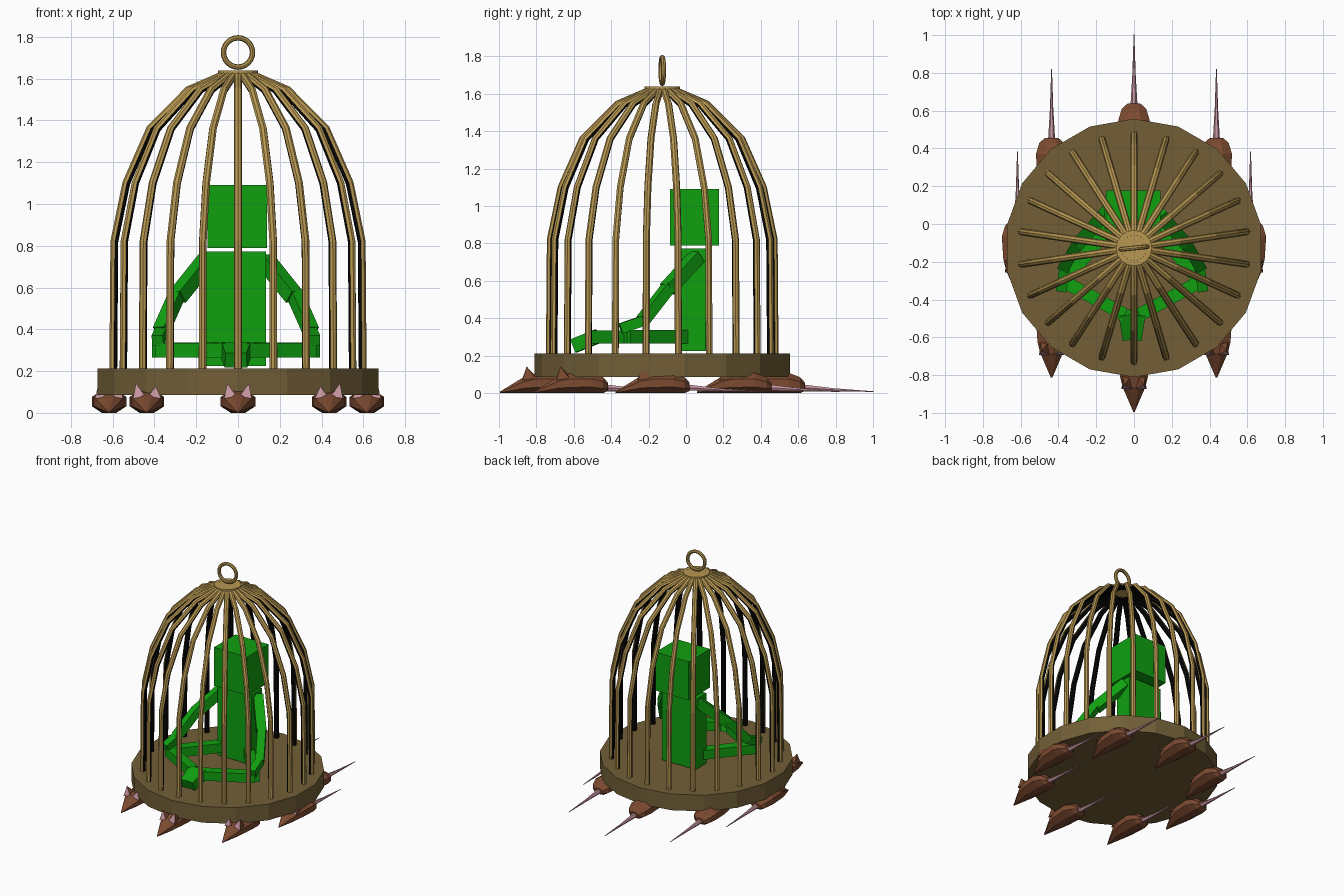
import bpy, bmesh, math
from mathutils import Vector, Matrix

if "Cube" in bpy.data.objects:
    bpy.data.objects.remove(bpy.data.objects["Cube"])

CY = -0.127  # centre of the cage in y


def material(name, rgb):
    m = bpy.data.materials.new(name)
    lin = [((c / 255 + 0.055) / 1.055) ** 2.4 if c > 10 else c / 255 / 12.92 for c in rgb]
    m.diffuse_color = (*lin, 1)
    m.use_nodes = True
    m.node_tree.nodes["Principled BSDF"].inputs["Base Color"].default_value = m.diffuse_color
    return m


BRASS = material("brass", (184, 152, 82))
DARK = material("dark inner bar", (8, 8, 8))
WOOD = material("base brown", (114, 95, 55))
GREEN = material("green", (16, 160, 16))
FUR = material("brown fur", (124, 74, 48))
PINK = material("pink", (200, 150, 160))


def finish(bm, name, *mats):
    me = bpy.data.meshes.new(name)
    bm.normal_update()
    bm.to_mesh(me)
    bm.free()
    for m in mats:
        me.materials.append(m)
    return place(me, name)


def place(me, name, matrix=Matrix()):
    ob = bpy.data.objects.new(name, me)
    ob.matrix_world = matrix
    bpy.context.collection.objects.link(ob)
    return ob


def disc(name, radius, z0, z1, sides, mat):
    bm = bmesh.new()
    bmesh.ops.create_cone(bm, cap_ends=True, segments=sides, radius1=radius, radius2=radius, depth=z1 - z0)
    bmesh.ops.rotate(bm, verts=bm.verts, matrix=Matrix.Rotation(math.pi / 2, 3, 'Z'))
    # put a corner on the y axis
    v = max(bm.verts, key=lambda v: v.co.y)
    a = math.atan2(v.co.y, v.co.x)
    bmesh.ops.rotate(bm, verts=bm.verts, matrix=Matrix.Rotation(math.pi / 2 - a, 3, 'Z'))
    bmesh.ops.translate(bm, verts=bm.verts, vec=(0, CY, (z0 + z1) / 2))
    return finish(bm, name, mat)


def loft(bm, rings):
    """Skin a list of equal-size point rings, closing both ends."""
    vs = [[bm.verts.new(p) for p in r] for r in rings]
    n = len(vs[0])
    faces = []
    for a, b in zip(vs, vs[1:]):
        for k in range(n):
            faces.append((k, bm.faces.new((a[k], a[(k + 1) % n], b[(k + 1) % n], b[k]))))
    bm.faces.new(vs[0][::-1])
    bm.faces.new(vs[-1])
    bmesh.ops.recalc_face_normals(bm, faces=bm.faces)
    return faces


# Cage base and top cap
disc("cage_base", 0.684, 0.086, 0.212, 18, WOOD)
disc("cage_cap", 0.095, 1.612, 1.638, 16, BRASS)

# Cage bars: one bent bar, repeated around the base; inner half is dark
path = [Vector((r, 0, z)) for r, z in
        [(0.603, 0.2), (0.598, 0.82), (0.54, 1.1), (0.425, 1.36), (0.24, 1.545), (0.06, 1.622)]]
rings = []
for i, p in enumerate(path):
    t0 = (p - path[max(i - 1, 0)]).normalized()
    t1 = (path[min(i + 1, len(path) - 1)] - p).normalized()
    t = (t0 + t1).normalized()
    out = Vector((t.z, 0, -t.x))
    rings.append([p + 0.019 * (math.cos(k * math.pi / 4) * out + math.sin(k * math.pi / 4) * Vector((0, 1, 0)))
                  for k in range(8)])
bm = bmesh.new()
for k, f in loft(bm, rings):
    f.material_index = 1 if 2 <= k <= 5 else 0
bar = finish(bm, "cage_bar", BRASS, DARK)
for i in range(22):
    mat = Matrix.Translation((0, CY, 0)) @ Matrix.Rotation(math.pi / 2 + i * math.tau / 22, 4, 'Z')
    if i == 0:
        bar.matrix_world = mat
    else:
        place(bar.data, "cage_bar", mat)

# Hanging ring, turned slightly
bpy.ops.mesh.primitive_torus_add(major_radius=0.07, minor_radius=0.013, major_segments=24, minor_segments=8,
                                 location=(0, CY, 1.725), rotation=(math.pi / 2, 0, math.radians(6)))
ring = bpy.context.object
ring.name = "hanging_ring"
ring.data.materials.append(BRASS)


# Seated block figure
def box(name, lo, hi):
    bm = bmesh.new()
    bmesh.ops.create_cube(bm, size=1)
    lo, hi = Vector(lo), Vector(hi)
    bmesh.ops.scale(bm, verts=bm.verts, vec=hi - lo)
    bmesh.ops.translate(bm, verts=bm.verts, vec=(lo + hi) / 2)
    return finish(bm, name, GREEN)


def limb(name, a, b, w):
    """Square beam from a to b."""
    a, b = Vector(a), Vector(b)
    bm = bmesh.new()
    bmesh.ops.create_cube(bm, size=1)
    bmesh.ops.scale(bm, verts=bm.verts, vec=(w, w, (b - a).length))
    q = (b - a).to_track_quat('Z', 'Y')
    bmesh.ops.transform(bm, verts=bm.verts, matrix=Matrix.Translation((a + b) / 2) @ q.to_matrix().to_4x4())
    return finish(bm, name, GREEN)


box("head", (-0.147, -0.086, 0.79), (0.139, 0.177, 1.09))
box("torso", (-0.157, -0.027, 0.225), (0.134, 0.107, 0.772))
for s, side in ((-1, "left"), (1, "right")):
    def p(x, y, z):
        return (s * x - 0.01, y, z)
    limb(side + "_upper_arm", p(0.14, 0.06, 0.73), p(0.28, -0.1, 0.555), 0.07)
    limb(side + "_forearm", p(0.28, -0.09, 0.57), p(0.36, -0.23, 0.39), 0.06)
    limb(side + "_hand", p(0.355, -0.22, 0.39), p(0.375, -0.35, 0.345), 0.055)
    limb(side + "_thigh", p(0.08, 0.03, 0.3), p(0.375, -0.32, 0.3), 0.072)
    limb(side + "_shin", p(0.37, -0.3, 0.3), p(0.04, -0.48, 0.3), 0.07)
    limb(side + "_foot", p(0.035, -0.47, 0.305), p(0.015, -0.6, 0.252), 0.075)

# Mouse body: stations of (y, half width, bottom, top), nose at -y
bm = bmesh.new()
stations = [(-0.25, 0.004, 0, 0.008), (-0.12, 0.06, 0, 0.088), (-0.06, 0.075, 0, 0.105),
            (0.06, 0.083, 0, 0.108), (0.12, 0.065, 0, 0.085), (0.147, 0.035, 0.012, 0.055)]
rings = []
for y, w, lo, hi in stations:
    c, h = (lo + hi) / 2, (hi - lo) / 2
    rings.append([Vector((w * math.cos(a) * 1.08, y, c + h * math.sin(a) * 1.08))
                  for a in [math.tau * (k + 0.5) / 8 for k in range(8)]])
loft(bm, rings)

# Mouse ears: small pyramids, pink in front
for s in (-1, 1):
    tip = bm.verts.new((s * 0.052, -0.108, 0.142))
    base = [bm.verts.new((s * x, y, z)) for x, y, z in
            [(0.008, -0.13, 0.08), (0.066, -0.13, 0.068), (0.06, -0.06, 0.08), (0.015, -0.06, 0.09)]]
    fs = [bm.faces.new((base[k], base[(k + 1) % 4], tip)) for k in range(4)]
    fs.append(bm.faces.new(base[::-1]))
    bmesh.ops.recalc_face_normals(bm, faces=fs)
    fs[0].material_index = 1

# Mouse tail: long thin spike
tail = loft(bm, [[Vector((r * math.cos(k * math.tau / 6), y, z + r * math.sin(k * math.tau / 6))) for k in range(6)]
                 for y, r, z in [(0.13, 0.019, 0.03), (0.3, 0.009, 0.018), (0.512, 0.002, 0.008)]])
for _, f in tail:
    f.material_index = 1
mouse = finish(bm, "mouse", FUR, PINK)
for i in range(8):
    a = i * math.tau / 8
    mat = Matrix.Translation((0.617 * math.cos(a), CY + 0.617 * math.sin(a), 0))
    if i == 0:
        mouse.matrix_world = mat
    else:
        place(mouse.data, "mouse", mat)
